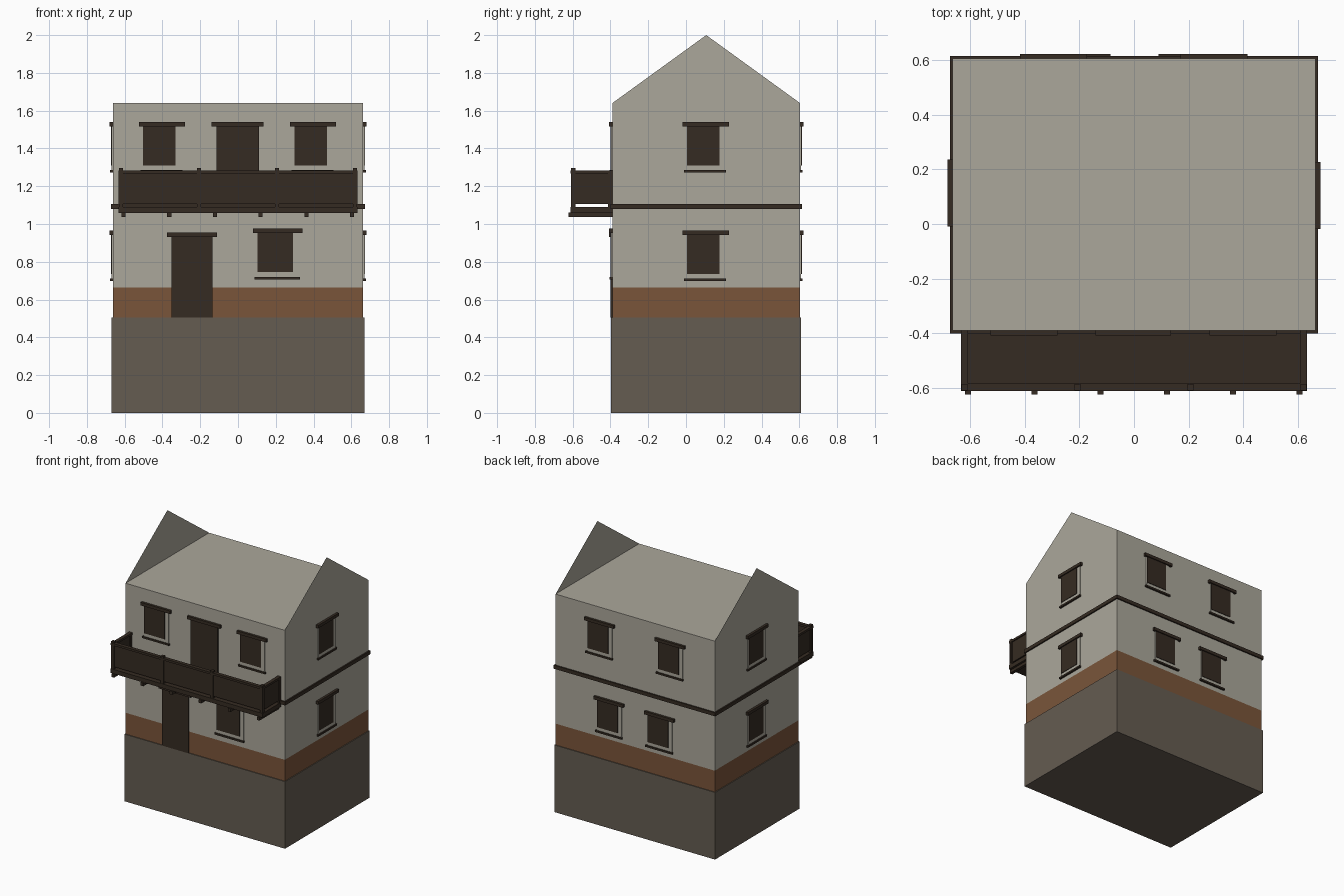
import bpy
import bmesh
from mathutils import Matrix, Vector
from math import radians

cube = bpy.data.objects.get("Cube")
if cube:
    bpy.data.objects.remove(cube, do_unlink=True)


def make_material(name, srgb):
    # Flat colour converted from display values to linear
    color = [((c / 255 + 0.055) / 1.055) ** 2.4 for c in srgb] + [1]
    mat = bpy.data.materials.new(name)
    mat.use_nodes = True
    mat.diffuse_color = color
    mat.node_tree.nodes["Principled BSDF"].inputs["Base Color"].default_value = color
    return mat


PLASTER = make_material("plaster", (171, 167, 155))
BRICK = make_material("brown_band", (122, 85, 58))
STONE = make_material("stone_base", (101, 92, 81))
WOOD = make_material("dark_wood", (53, 43, 34))

X, FRONT, BACK = 0.663, -0.39, 0.604
MID = (FRONT + BACK) / 2
LIP = 0.006
EAVES, RIDGE = 1.64, 2.0


def add_box(bm, lo, hi, frame=Matrix()):
    size = Vector(hi) - Vector(lo)
    center = (Vector(hi) + Vector(lo)) / 2
    bmesh.ops.create_cube(bm, size=1, matrix=frame @ Matrix.Translation(center) @ Matrix.Diagonal((*size, 1)))


def finish(bm, name, *mats):
    mesh = bpy.data.meshes.new(name)
    bm.to_mesh(mesh)
    bm.free()
    for mat in mats:
        mesh.materials.append(mat)
    obj = bpy.data.objects.new(name, mesh)
    bpy.context.collection.objects.link(obj)
    return obj


def boxes(name, mat, parts, frame=Matrix()):
    bm = bmesh.new()
    for lo, hi in parts:
        add_box(bm, lo, hi, frame)
    return finish(bm, name, mat)


# Stone base, slightly proud of the walls
boxes("stone_base", STONE, [((-X - LIP, FRONT - LIP, 0), (X + LIP, BACK + LIP, 0.505))])

# Walls with a brown band at the bottom, flat top and thin upright gables
bm = bmesh.new()
add_box(bm, (-X, FRONT, 0.5), (X, BACK, EAVES))
bmesh.ops.bisect_plane(bm, geom=bm.verts[:] + bm.edges[:] + bm.faces[:],
                       plane_co=(0, 0, 0.665), plane_no=(0, 0, 1))
for face in bm.faces:
    face.material_index = int(face.calc_center_median().z < 0.665)
for side in (-1, 1):
    corners = [(side * X, FRONT, EAVES), (side * X, BACK, EAVES), (side * X, MID, RIDGE)]
    bm.faces.new([bm.verts.new(c) for c in corners[::side]])
finish(bm, "walls", PLASTER, BRICK)

# Belt beam around the house between the floors
boxes("belt_beam", WOOD, [((-X - 0.01, FRONT - 0.01, 1.08), (X + 0.01, BACK + 0.01, 1.107))])

# Wall frames: local x runs to the viewer's right, local -y points outwards
FACES = {
    "front": Matrix.Translation((0, FRONT, 0)),
    "right": Matrix.Translation((X, 0, 0)) @ Matrix.Rotation(radians(90), 4, "Z"),
    "back": Matrix.Translation((0, BACK, 0)) @ Matrix.Rotation(radians(180), 4, "Z"),
    "left": Matrix.Translation((-X, 0, 0)) @ Matrix.Rotation(radians(-90), 4, "Z"),
}


def window(face, name, left, top, width=0.245):
    frame = FACES[face]
    right = left + width
    label = f"{face}_{name}_window"
    boxes(label + "_surround", PLASTER,
          [((left + 0.02, -0.006, top - 0.255), (right - 0.02, 0.002, top - 0.02))], frame)
    boxes(label + "_pane", WOOD,
          [((left + 0.023, -0.010, top - 0.23), (right - 0.05, 0.002, top - 0.02))], frame)
    boxes(label + "_trim", WOOD,
          [((left, -0.018, top - 0.023), (right, 0.002, top)),
           ((left + 0.008, -0.014, top - 0.268), (right - 0.014, 0.002, top - 0.255))], frame)


def door(name, left, right, bottom, top):
    frame = FACES["front"]
    boxes(name + "_leaf", WOOD, [((left + 0.026, -0.010, bottom), (right - 0.024, 0.002, top - 0.02))], frame)
    boxes(name + "_lintel", WOOD, [((left, -0.018, top - 0.023), (right, 0.002, top))], frame)


UPPER, LOWER = 1.54, 0.966

# Front openings
window("front", "upper_right", -0.525, UPPER)
window("front", "upper_left", 0.275, UPPER)
window("front", "lower", 0.08, 0.975, 0.262)
door("front_door", -0.377, -0.11, 0.505, 0.955)
door("balcony_door", -0.14, 0.135, 1.1, UPPER)

# Side and back windows
for level, top in (("upper", UPPER), ("lower", LOWER)):
    window("right", level, -0.018, top)
    window("left", level, -0.235, top)
for name, left, top in (("upper_left", -0.415, UPPER), ("upper_right", 0.172, UPPER),
                        ("lower_left", -0.335, LOWER), ("lower_right", 0.085, LOWER)):
    window("back", name, left, top)

# Balcony deck on joists
BX, BY = 0.632, -0.611
boxes("balcony_deck", WOOD, [((-BX, BY, 1.058), (BX, FRONT, 1.09))])
joists = [-0.606 + i * 0.242 for i in range(6)]
boxes("balcony_joists", WOOD,
      [((x - 0.011, BY - 0.012, 1.036), (x + 0.011, FRONT, 1.06)) for x in joists])

# Balcony posts, panels and top rails
posts = [-0.619 + i * 0.4127 for i in range(4)]
boxes("balcony_posts", WOOD,
      [((x - 0.011, BY + 0.002, 1.08), (x + 0.011, BY + 0.026, 1.296)) for x in posts])
panels = [((-BX, BY + 0.008, 1.106), (BX, BY + 0.018, 1.275))]
rails = [((-BX, BY, 1.268), (BX, BY + 0.028, 1.284))]
for side in (-1, 1):
    x = side * 0.619
    panels.append(((x - 0.005, BY + 0.01, 1.106), (x + 0.005, FRONT, 1.275)))
    rails.append(((x - 0.013, BY, 1.268), (x + 0.013, FRONT, 1.284)))
    rails.append(((x - 0.011, FRONT - 0.022, 1.08), (x + 0.011, FRONT, 1.284)))
boxes("balcony_panels", WOOD, panels)
boxes("balcony_rails", WOOD, rails)
